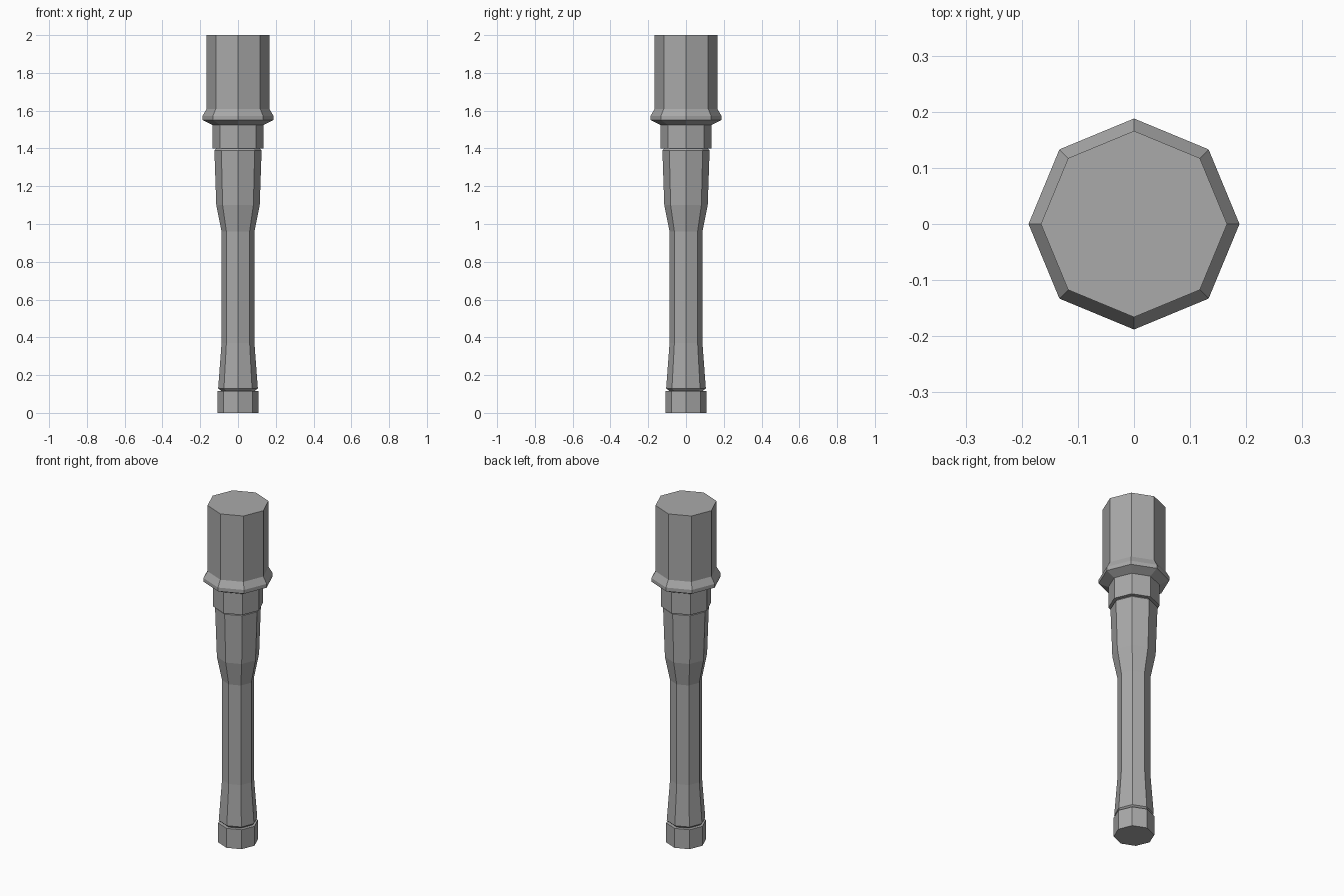
import bpy
import bmesh
from math import cos, sin, tau

cube = bpy.data.objects.get("Cube")
if cube:
    bpy.data.objects.remove(cube, do_unlink=True)

SIDES = 8

grey = bpy.data.materials.new("plain grey")
grey.use_nodes = True
colour = (0.4, 0.4, 0.4, 1)
grey.diffuse_color = colour
grey.node_tree.nodes["Principled BSDF"].inputs["Base Color"].default_value = colour


def turned_part(name, profile):
    """Closed octagonal solid from (radius, height) pairs, bottom to top."""
    bm = bmesh.new()
    rings = [[bm.verts.new((r * cos(tau * i / SIDES), r * sin(tau * i / SIDES), z))
              for i in range(SIDES)] for r, z in profile]
    for low, high in zip(rings, rings[1:]):
        for i in range(SIDES):
            j = (i + 1) % SIDES
            bm.faces.new((low[i], low[j], high[j], high[i]))
    bm.faces.new(rings[0][::-1])
    bm.faces.new(rings[-1])
    mesh = bpy.data.meshes.new(name)
    bm.to_mesh(mesh)
    bm.free()
    mesh.materials.append(grey)
    obj = bpy.data.objects.new(name, mesh)
    bpy.context.collection.objects.link(obj)
    return obj


# Cap at the foot of the handle
turned_part("end_cap", [(0.108, 0), (0.108, 0.115)])

# Waisted handle with small chamfers at both ends
turned_part("handle", [(0.088, 0.115), (0.105, 0.13), (0.087, 0.37), (0.087, 0.96),
                       (0.115, 1.10), (0.125, 1.39), (0.115, 1.40)])

# Socket that joins handle and head
turned_part("socket", [(0.136, 1.40), (0.136, 1.525)])

# Head with a flared rim at its base
turned_part("head", [(0.136, 1.525), (0.188, 1.55), (0.188, 1.572),
                     (0.166, 1.61), (0.166, 2.0)])
